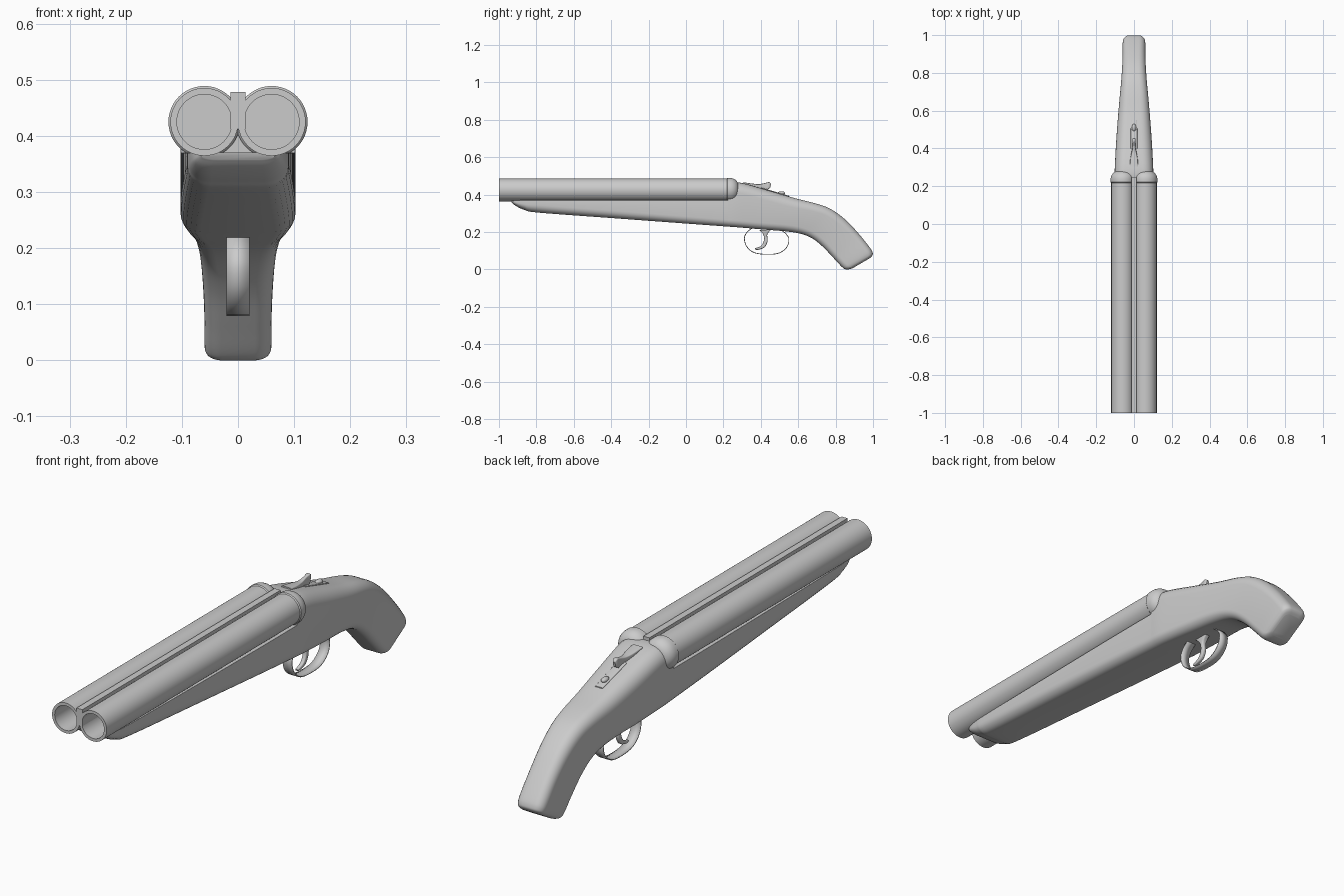
import bpy, bmesh, math
from mathutils import Vector


def finish(name, bm, angle=35):
    bmesh.ops.recalc_face_normals(bm, faces=bm.faces)
    me = bpy.data.meshes.new(name)
    bm.to_mesh(me)
    bm.free()
    ob = bpy.data.objects.new(name, me)
    bpy.context.collection.objects.link(ob)
    bpy.ops.object.select_all(action='DESELECT')
    ob.select_set(True)
    bpy.context.view_layer.objects.active = ob
    bpy.ops.object.shade_smooth_by_angle(angle=math.radians(angle))
    return ob


def spline(rows, steps):
    """Catmull-Rom through rows of numbers."""
    out = []
    for i in range(len(rows) - 1):
        a, b = rows[max(i - 1, 0)], rows[i]
        c, d = rows[i + 1], rows[min(i + 2, len(rows) - 1)]
        for s in range(steps):
            t = s / steps
            out.append([0.5 * (2 * q + (r - p) * t + (2 * p - 5 * q + 4 * r - w) * t * t
                               + (3 * q - p - 3 * r + w) * t ** 3)
                        for p, q, r, w in zip(a, b, c, d)])
    out.append(list(rows[-1]))
    return out


def skin(bm, rings, closed=True, cap=True):
    rings = [[bm.verts.new(p) for p in r] for r in rings]
    for a, b in zip(rings, rings[1:]):
        n = len(a)
        for i in range(n if closed else n - 1):
            j = (i + 1) % n
            bm.faces.new((a[i], a[j], b[j], b[i]))
    if cap:
        bm.faces.new(rings[0])
        bm.faces.new(rings[-1])


def loft(name, stations, steps=5, seg=6, angle=35):
    """Stations: top y,z, bottom y,z, half width, top radius, bottom radius."""
    rings = []
    for ty, tz, by, bz, hw, rt, rb in spline(stations, steps):
        top, bot = Vector((0, ty, tz)), Vector((0, by, bz))
        h = (top - bot).length
        up = (top - bot) / h
        side = []
        for k in range(seg + 1):
            a = math.pi / 2 * k / seg
            rx, rz = min(rb, hw * 0.9), min(rb, h * 0.6)
            side.append((hw - rx + rx * math.sin(a), rz - rz * math.cos(a)))
        for k in range(seg + 1):
            a = math.pi / 2 * k / seg
            rx, rz = min(rt, hw * 0.9), min(rt, h * 0.39)
            side.append((hw - rx + rx * math.cos(a), h - rz + rz * math.sin(a)))
        loop = side + [(-x, v) for x, v in reversed(side)]
        rings.append([bot + up * v + Vector((x, 0, 0)) for x, v in loop])
    bm = bmesh.new()
    skin(bm, rings)
    return finish(name, bm, angle)


def lathe(name, profile, cx, cz, n=48):
    """Profile of (radius, y) turned round the barrel axis."""
    bm = bmesh.new()
    skin(bm, [[(cx + r * math.cos(2 * math.pi * k / n), y, cz + r * math.sin(2 * math.pi * k / n))
               for k in range(n)] for r, y in profile])
    return finish(name, bm)


def box(name, x, y0, y1, z0, z1):
    bm = bmesh.new()
    skin(bm, [[(-x, y, z0), (x, y, z0), (x, y, z1), (-x, y, z1)] for y in (y0, y1)])
    return finish(name, bm)


# Barrels with hollow bores, and the rounded breech ends
BZ = 0.425
for side, sx in (("left", -1), ("right", 1)):
    lathe(f"barrel_{side}", [(0.049, 0.2), (0.049, -1), (0.0605, -1), (0.0605, 0.23)], sx * 0.06, BZ)
    dome = [(0.058, 0.215), (0.064, 0.222), (0.064, 0.235)]
    dome += [(0.024 + 0.04 * math.cos(a), 0.235 + 0.045 * math.sin(a))
             for a in (math.pi / 16 * k for k in range(1, 9))]
    lathe(f"breech_dome_{side}", dome, sx * 0.06, BZ)

# Sighting rib between the barrels
box("barrel_rib", 0.013, -1, 0.25, 0.412, 0.478)

# Fore-end with a flat top
R = 0.001
loft("fore_end", [
    (-0.935, 0.37, -0.932, 0.358, 0.066, R, 0.03),
    (-0.915, 0.37, -0.912, 0.341, 0.080, R, 0.035),
    (-0.87, 0.37, -0.865, 0.319, 0.088, R, 0.04),
    (-0.79, 0.37, -0.79, 0.304, 0.092, R, 0.04),
    (-0.40, 0.37, -0.40, 0.275, 0.098, R, 0.04),
    (0.0, 0.37, 0.0, 0.2455, 0.102, R, 0.038),
    (0.226, 0.37, 0.226, 0.229, 0.102, R, 0.036)])

# Receiver flowing into the curved grip
loft("stock_and_grip", [
    (0.225, 0.462, 0.225, 0.229, 0.102, 0.05, 0.036),
    (0.295, 0.463, 0.28, 0.225, 0.102, 0.055, 0.036),
    (0.45, 0.420, 0.42, 0.213, 0.094, 0.055, 0.036),
    (0.59, 0.379, 0.54, 0.203, 0.084, 0.05, 0.036),
    (0.70, 0.351, 0.62, 0.189, 0.075, 0.045, 0.034),
    (0.775, 0.322, 0.68, 0.163, 0.068, 0.042, 0.032),
    (0.85, 0.268, 0.735, 0.118, 0.063, 0.04, 0.032),
    (0.92, 0.195, 0.79, 0.060, 0.060, 0.036, 0.03),
    (0.982, 0.118, 0.833, 0.014, 0.060, 0.034, 0.03),
    (0.998, 0.089, 0.852, 0.001, 0.057, 0.032, 0.028),
    (0.996, 0.074, 0.872, 0.001, 0.050, 0.028, 0.025),
    (0.984, 0.061, 0.890, 0.006, 0.040, 0.022, 0.02)], angle=50)

# Trigger guard: a thin strap bent into an oval
path = [(0.355, 0.222), (0.325, 0.198), (0.312, 0.165), (0.325, 0.122), (0.365, 0.09), (0.43, 0.081),
        (0.495, 0.087), (0.538, 0.118), (0.55, 0.16), (0.535, 0.19), (0.505, 0.212)]
bm = bmesh.new()
skin(bm, [[(-0.0205, y, z), (0.0205, y, z)] for y, z in spline(path, 4)], closed=False, cap=False)
guard = finish("trigger_guard", bm)
mod = guard.modifiers.new("thickness", 'SOLIDIFY')
mod.thickness = 0.004
mod.offset = 0

# Trigger: a tapering hook
loft("trigger", [
    (0.39, 0.212, 0.455, 0.212, 0.011, 0.006, 0.006),
    (0.405, 0.198, 0.443, 0.200, 0.011, 0.006, 0.006),
    (0.415, 0.182, 0.434, 0.183, 0.010, 0.006, 0.006),
    (0.417, 0.155, 0.437, 0.152, 0.009, 0.006, 0.006),
    (0.403, 0.128, 0.420, 0.118, 0.008, 0.005, 0.005),
    (0.378, 0.116, 0.385, 0.105, 0.007, 0.004, 0.004),
    (0.367, 0.113, 0.370, 0.107, 0.005, 0.002, 0.002)], steps=3, seg=3)

# Opening lever: broad base narrowing to a raised thumb piece
loft("top_lever", [
    (0.305, 0.466, 0.305, 0.450, 0.022, 0.004, 0.002),
    (0.35, 0.460, 0.35, 0.440, 0.019, 0.004, 0.002),
    (0.39, 0.456, 0.39, 0.428, 0.011, 0.004, 0.002),
    (0.425, 0.463, 0.425, 0.424, 0.007, 0.004, 0.002),
    (0.445, 0.467, 0.440, 0.430, 0.009, 0.004, 0.002),
    (0.455, 0.457, 0.450, 0.436, 0.005, 0.003, 0.002)], steps=3, seg=3)

# Tang plate and safety button behind the lever
loft("tang_plate", [
    (0.40, 0.438, 0.40, 0.422, 0.018, 0.003, 0.001),
    (0.47, 0.418, 0.47, 0.402, 0.018, 0.003, 0.001),
    (0.55, 0.394, 0.55, 0.378, 0.016, 0.003, 0.001)], steps=3, seg=3)
bm = bmesh.new()
bmesh.ops.create_uvsphere(bm, u_segments=20, v_segments=10, radius=1)
bmesh.ops.scale(bm, vec=(0.012, 0.02, 0.01), verts=bm.verts)
bmesh.ops.translate(bm, vec=(0, 0.51, 0.408), verts=bm.verts)
finish("safety_button", bm)
